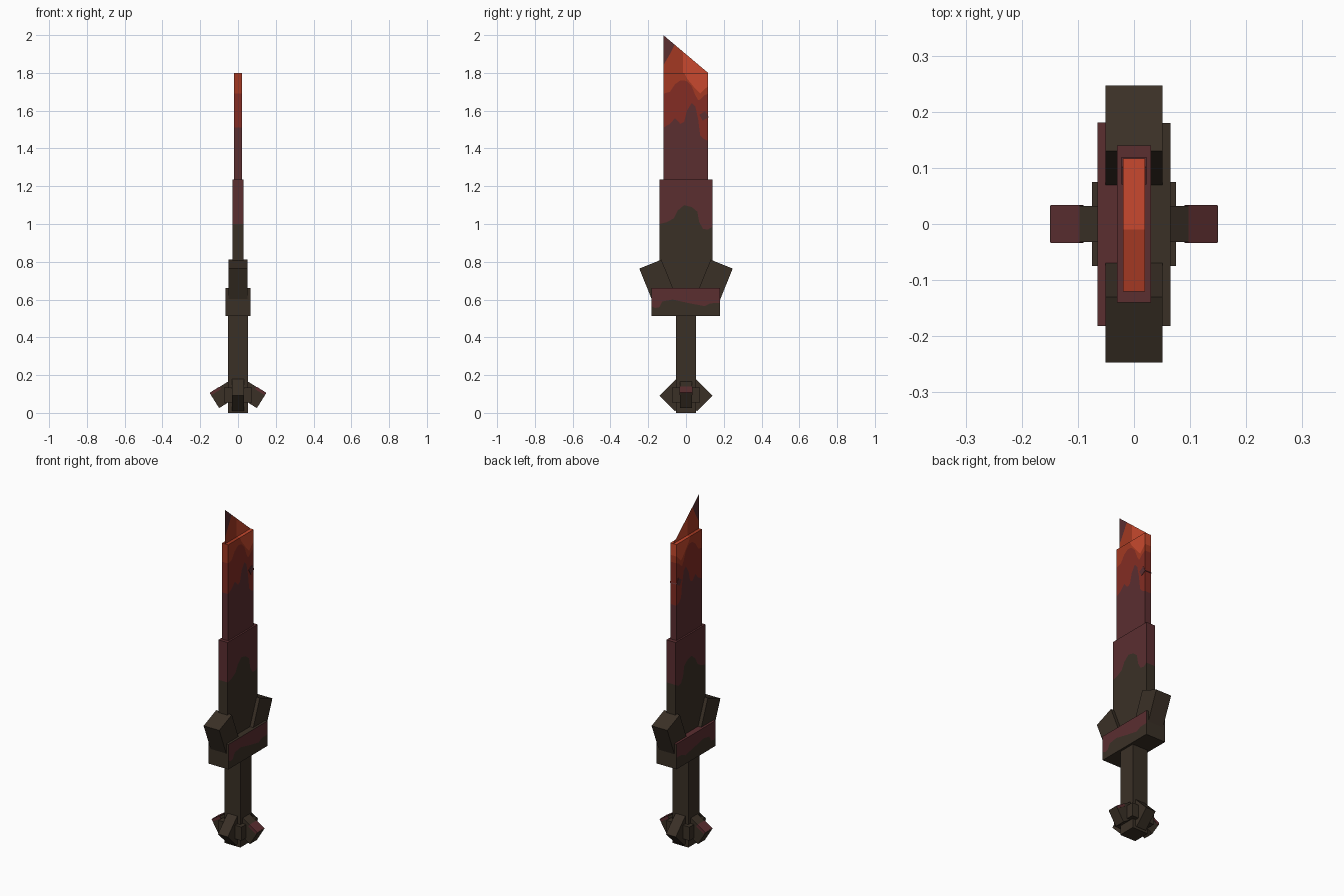
import bpy, bmesh
from math import radians
from mathutils import Matrix, Vector

cube = bpy.data.objects.get("Cube")
if cube:
    bpy.data.objects.remove(cube, do_unlink=True)


def srgb(hex_code):
    out = []
    for i in (0, 2, 4):
        c = int(hex_code[i:i + 2], 16) / 255
        out.append(c / 12.92 if c <= 0.04045 else ((c + 0.055) / 1.055) ** 2.4)
    return (*out, 1.0)


def material(name, hex_code):
    mat = bpy.data.materials.new(name)
    mat.use_nodes = True
    mat.diffuse_color = srgb(hex_code)
    bsdf = mat.node_tree.nodes["Principled BSDF"]
    bsdf.inputs["Base Color"].default_value = srgb(hex_code)
    bsdf.inputs["Roughness"].default_value = 0.9
    return mat


BROWN = material("dark brown", "3a3026")
MAROON = material("maroon", "5b2e30")
RED = material("deep red", "832c23")
ORANGE = material("burnt orange", "a33922")
BRIGHT = material("bright orange", "c8492e")


def finish(name, bm, mats):
    mesh = bpy.data.meshes.new(name)
    bm.to_mesh(mesh)
    bm.free()
    for mat in mats:
        mesh.materials.append(mat)
    obj = bpy.data.objects.new(name, mesh)
    bpy.context.collection.objects.link(obj)
    return obj


def block(name, center, size, mat, axis="X", angle=0):
    """Box turned about one axis."""
    bm = bmesh.new()
    bmesh.ops.create_cube(bm, size=1)
    turn = Matrix.Rotation(radians(angle), 4, axis)
    bm.transform(Matrix.Translation(center) @ turn @ Matrix.Diagonal((*size, 1)))
    return finish(name, bm, [mat])


def painted_slab(name, half, ys, rows, mats, rim=None):
    """Slab across x, cut into colour bands between rows of heights along y.
    rim recolours the ends and the top; half = 0 gives a single sheet."""
    bm = bmesh.new()
    slots = list(mats)

    def face(points, slot):
        unique = []
        for p in points:
            if all((Vector(p) - Vector(q)).length > 1e-5 for q in unique):
                unique.append(p)
        if len(unique) > 2:
            bm.faces.new([bm.verts.new(p) for p in unique]).material_index = slot

    last = len(ys) - 1
    for i in range(last):
        a, b = ys[i], ys[i + 1]
        if b - a < 1e-5:
            continue
        top_slot = 0
        for k in range(len(mats)):
            lo, hi = rows[k], rows[k + 1]
            if max(hi[i] - lo[i], hi[i + 1] - lo[i + 1]) < 1e-5:
                continue
            top_slot = k
            for x in ((half, -half) if half else (0,)):
                face([(x, a, lo[i]), (x, b, lo[i + 1]), (x, b, hi[i + 1]), (x, a, hi[i])], k)
        if half:
            for row, slot in ((rows[0], 0), (rows[-1], top_slot if rim is None else rim)):
                face([(-half, a, row[i]), (half, a, row[i]),
                      (half, b, row[i + 1]), (-half, b, row[i + 1])], slot)
    if half:
        for i in (0, last):
            for k in range(len(mats)):
                lo, hi = rows[k][i], rows[k + 1][i]
                face([(-half, ys[i], lo), (half, ys[i], lo),
                      (half, ys[i], hi), (-half, ys[i], hi)], k if rim is None else rim)
    bmesh.ops.remove_doubles(bm, verts=bm.verts, dist=1e-5)
    bmesh.ops.recalc_face_normals(bm, faces=bm.faces)
    return finish(name, bm, slots)


def level(z, ys):
    return [z] * len(ys)


# Lower blade
ys = [-.14, -.10, -.065, -.045, -.01, .03, .06, .07, .09, .115, .14]
edge = [1.0, 1.01, 1.03, 1.07, 1.10, 1.09, 1.065, 1.01, .975, .97, .985]
painted_slab("lower_blade", .03, ys, [level(.6, ys), edge, level(1.235, ys)], [BROWN, MAROON])

# Upper blade with heated colours
ys = [-.12, -.085, -.058, -.03, -.01, .005, .03, .05, .065, .075, .095, .117]
red = [1.51, 1.53, 1.56, 1.53, 1.54, 1.6, 1.64, 1.62, 1.55, 1.47, 1.45, 1.44]
orange = [1.69, 1.7, 1.74, 1.76, 1.76, 1.755, 1.73, 1.68, 1.655, 1.66, 1.68, 1.69]
bright = [1.8, 1.8, 1.8, 1.8, 1.8, 1.77, 1.74, 1.715, 1.7, 1.69, 1.71, 1.73]
painted_slab("upper_blade", .02, ys,
             [level(1.235, ys), red, orange, bright, level(1.8, ys)],
             [MAROON, RED, ORANGE, BRIGHT])
block("blade_spot", (0, .095, 1.572), (.044, .036, .036), MAROON, "X", 30)

# Slanted tip, a single thin sheet
ys = [-.12, -.085, -.06, -.015, -.015, .117]
slope = [1.8 + .2 * (.117 - y) / .237 for y in ys]
glow = [1.84, 1.9, slope[2], slope[3], 1.8, 1.8]
dark = slope[:4] + [1.8, 1.8]
painted_slab("blade_tip", 0, ys, [level(1.8, ys), glow, dark, slope], [ORANGE, MAROON, BRIGHT])

# Guard
ys = [-.182, -.165, -.14, -.125, -.07, .02, .10, .13, .18]
edge = [.565, .555, .56, .59, .6, .58, .565, .58, .582]
painted_slab("guard", .065, ys, [level(.513, ys), edge, level(.66, ys)], [BROWN, MAROON], rim=0)
block("guard_top_plate", (-.0325, 0, .66), (.065, .362, .003), MAROON)

# Grip
block("grip", (0, 0, .265), (.104, .104, .53), BROWN)

# Pommel core
block("pommel_core", (0, 0, .095), (.15, .15, .08), BROWN)

# Mirrored guard horns and pommel claws
for s, front_back, side in ((-1, "front", "right"), (1, "back", "left")):
    block(front_back + "_guard_horn", (0, s * .14, .667), (.102, .126, .26), BROWN, "X", -s * 22)
    block(front_back + "_pommel_claw", (0, s * .055, .095), (.064, .127, .116), BROWN, "X", -s * 45)
    block(side + "_pommel_claw", (s * .074, 0, .097), (.12, .064, .094), BROWN, "Y", s * 32)
    block(side + "_claw_stripe", (s * .119, 0, .117), (.06, .067, .015), MAROON, "Y", s * 32)
